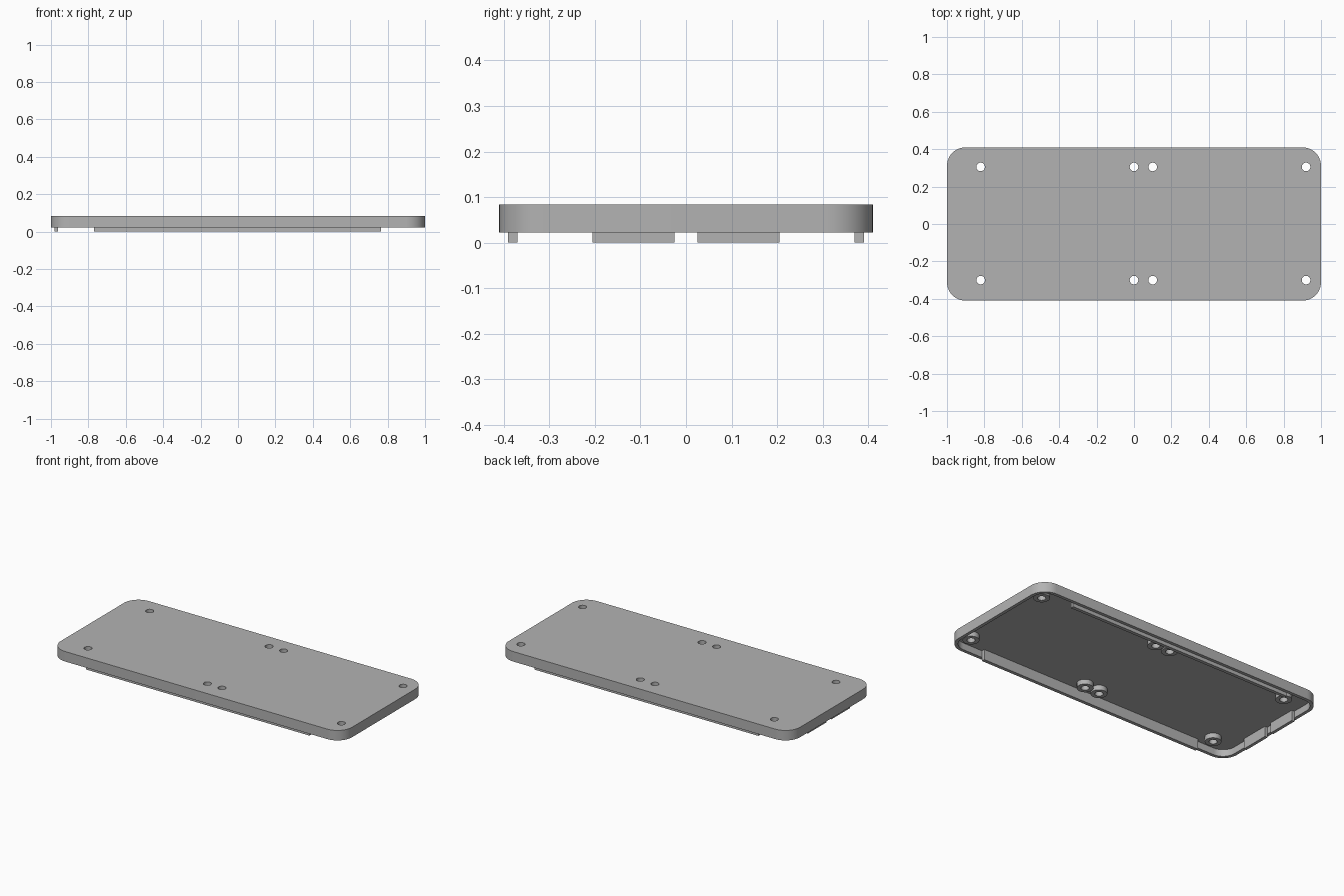
import bpy
import bmesh
from math import cos, sin, pi, radians

if "Cube" in bpy.data.objects:
    bpy.data.objects.remove(bpy.data.objects["Cube"])

HALF_X, HALF_Y, CORNER, WALL = 1.0, 0.41, 0.1, 0.02
RIM_Z, CEILING_Z, TOP_Z = 0.022, 0.064, 0.084
HOLE_R, BOSS_R, BOSS_Z = 0.023, 0.046, 0.034

grey = bpy.data.materials.new("light grey plastic")
grey.use_nodes = True
colour = (0.45, 0.45, 0.45, 1)
grey.diffuse_color = colour
grey.node_tree.nodes["Principled BSDF"].inputs["Base Color"].default_value = colour


def prism(name, outline, z0, z1):
    """Extrude a closed outline from z0 to z1."""
    bm = bmesh.new()
    base = bm.faces.new([bm.verts.new((x, y, z0)) for x, y in outline])
    top = bmesh.ops.extrude_face_region(bm, geom=[base])["geom"]
    verts = [v for v in top if isinstance(v, bmesh.types.BMVert)]
    bmesh.ops.translate(bm, verts=verts, vec=(0, 0, z1 - z0))
    bmesh.ops.recalc_face_normals(bm, faces=bm.faces)
    mesh = bpy.data.meshes.new(name)
    bm.to_mesh(mesh)
    bm.free()
    mesh.materials.append(grey)
    obj = bpy.data.objects.new(name, mesh)
    bpy.context.collection.objects.link(obj)
    return obj


def rounded_rect(hx, hy, r, steps=12):
    points = []
    for corner, (sx, sy) in enumerate([(1, 1), (-1, 1), (-1, -1), (1, -1)]):
        for i in range(steps + 1):
            a = (corner + i / steps) * pi / 2
            points.append((sx * (hx - r) + r * cos(a), sy * (hy - r) + r * sin(a)))
    return points


def circle(x, y, r, steps=32):
    return [(x + r * cos(2 * pi * i / steps), y + r * sin(2 * pi * i / steps))
            for i in range(steps)]


def rect(x0, x1, y0, y1):
    return [(x0, y0), (x1, y0), (x1, y1), (x0, y1)]


def cut(obj, cutter):
    """Subtract the cutter from the object, keeping the cutter."""
    mod = obj.modifiers.new("cut", "BOOLEAN")
    mod.operation, mod.solver, mod.object = "DIFFERENCE", "EXACT", cutter
    bpy.context.view_layer.objects.active = obj
    bpy.ops.object.modifier_apply(modifier=mod.name)


# Hollow lid with rounded corners
lid = prism("lid", rounded_rect(HALF_X, HALF_Y, CORNER), RIM_Z, TOP_Z)
cavity = prism("cavity_cutter", rounded_rect(HALF_X - WALL, HALF_Y - WALL, CORNER - WALL),
               -0.1, CEILING_Z)
cut(lid, cavity)
bpy.data.objects.remove(cavity)
parts = [lid]

# Screw holes, each with a round boss under the lid
for x in (-0.82, 0, 0.1, 0.92):
    for y in (-0.3, 0.305):
        boss = prism("screw_boss", circle(x, y, BOSS_R), BOSS_Z, CEILING_Z + 0.004)
        drill = prism("drill_cutter", circle(x, y, HOLE_R), -0.1, 0.2)
        cut(lid, drill)
        cut(boss, drill)
        bpy.data.objects.remove(drill)
        parts.append(boss)

# Locating lips inside the long walls and the right end wall
for side, s in (("front", -1), ("back", 1)):
    y0, y1 = sorted((s * 0.37, s * 0.391))
    parts.append(prism(side + "_lip", rect(-0.77, 0.765, y0, y1), 0, CEILING_Z + 0.002))
    y0, y1 = sorted((s * 0.025, s * 0.205))
    parts.append(prism(side + "_end_lip", rect(-0.981, -0.962, y0, y1), 0, CEILING_Z + 0.002))

# Smooth rounded walls, sharp edges
bpy.ops.object.select_all(action="DESELECT")
for part in parts:
    part.select_set(True)
bpy.context.view_layer.objects.active = lid
bpy.ops.object.shade_smooth_by_angle(angle=radians(30))
